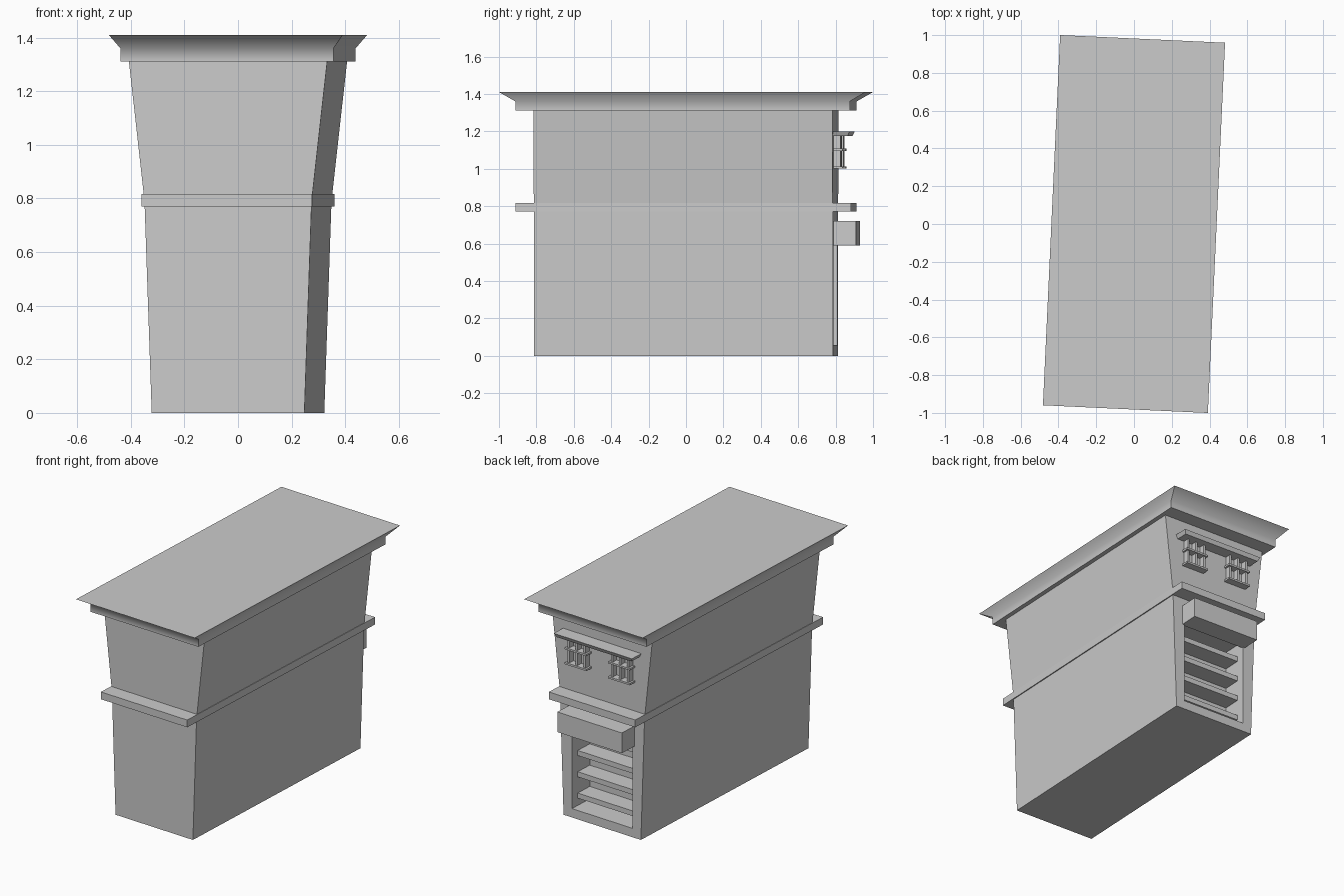
import bpy, bmesh, math
from mathutils import Matrix

if "Cube" in bpy.data.objects:
    bpy.data.objects.remove(bpy.data.objects["Cube"])

TURN = Matrix.Rotation(math.radians(-2.66), 4, 'Z')  # whole kiosk is turned slightly


def finish(name, bm):
    bmesh.ops.recalc_face_normals(bm, faces=bm.faces)
    me = bpy.data.meshes.new(name)
    bm.to_mesh(me)
    bm.free()
    ob = bpy.data.objects.new(name, me)
    ob.matrix_world = TURN
    bpy.context.collection.objects.link(ob)
    return ob


def loft(name, rings, smooth_ring=None):
    """Stack of rectangles (x0, x1, y0, y1, z), joined and capped."""
    bm = bmesh.new()
    loops = [[bm.verts.new(p) for p in ((a, c, z), (b, c, z), (b, d, z), (a, d, z))]
             for a, b, c, d, z in rings]
    for lo, hi in zip(loops, loops[1:]):
        for i in range(4):
            j = (i + 1) % 4
            f = bm.faces.new((lo[i], lo[j], hi[j], hi[i]))
            f.smooth = smooth_ring is not None
    bm.faces.new(loops[0][::-1])
    bm.faces.new(loops[-1])
    # only the chosen ring is shaded as a soft bend
    soft = set(loops[smooth_ring]) if smooth_ring is not None else set()
    for e in bm.edges:
        e.smooth = all(v in soft for v in e.verts)
    return finish(name, bm)


def centred(hx, hy, z):
    return (-hx, hx, -hy, hy, z)


def box(name, x0, x1, y0, y1, z0, z1):
    return loft(name, [(x0, x1, y0, y1, z0), (x0, x1, y0, y1, z1)])


# Tapered body with a recess in the back for the louvres
body = loft("body", [centred(0.285, 0.80, 0), centred(0.312, 0.80, 0.79),
                     centred(0.37, 0.80, 1.31)])
cutter = box("recess_cutter", -0.223, 0.223, 0.63, 0.95, 0.057, 0.63)
cutter.hide_render = True
mod = body.modifiers.new("recess", 'BOOLEAN')
mod.operation = 'DIFFERENCE'
mod.solver = 'EXACT'
mod.object = cutter
bpy.context.view_layer.objects.active = body
bpy.ops.object.modifier_apply(modifier=mod.name)
bpy.data.objects.remove(cutter)

# Waist band and flared cornice
loft("waist_band", [centred(0.318, 0.897, 0.77), centred(0.318, 0.897, 0.817)])
loft("cornice", [centred(0.398, 0.895, 1.31), centred(0.398, 0.895, 1.36),
                 centred(0.437, 0.981, 1.41)], smooth_ring=1)

# Louvre slats and the box above them
for i in range(4):
    z = 0.104 + 0.137 * i
    box(f"slat_{i + 1}", -0.223, 0.223, 0.63, 0.745, z, z + 0.033)
box("shutter_box", -0.238, 0.238, 0.79, 0.921, 0.59, 0.72)

# Canopy over the window grilles
loft("canopy", [(-0.275, 0.275, 0.79, 0.878, 1.175), (-0.288, 0.288, 0.79, 0.89, 1.20)])

# Two window grilles: three fins, crossed by a sill and a rail
for side, cx in (("left", 0.16), ("right", -0.16)):
    for i in (-1, 0, 1):
        x = cx + 0.06 * i
        box(f"{side}_fin_{i + 2}", x - 0.007, x + 0.007, 0.79, 0.838, 1.0, 1.175)
    for part, z in (("sill", 1.0), ("rail", 1.096)):
        box(f"{side}_{part}", cx - 0.08, cx + 0.08, 0.79, 0.848, z, z + 0.012)
